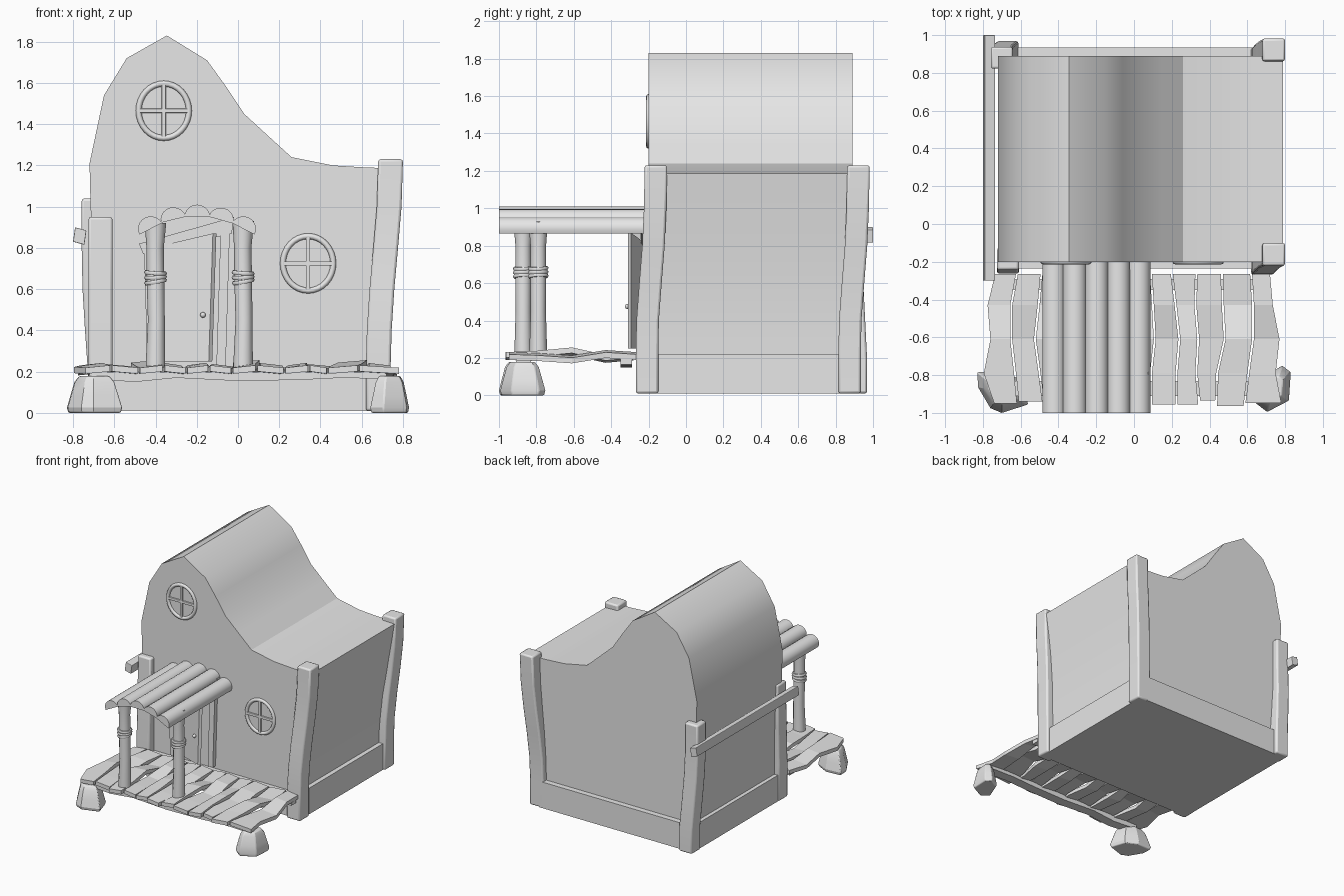
import bpy, bmesh, math
from mathutils import Vector, Matrix

if "Cube" in bpy.data.objects:
    bpy.data.objects.remove(bpy.data.objects["Cube"])

grey = bpy.data.materials.new("plain grey")
grey.diffuse_color = (0.8, 0.8, 0.8, 1)
grey.use_nodes = True
grey.node_tree.nodes["Principled BSDF"].inputs["Base Color"].default_value = grey.diffuse_color


def finish(name, bm, bevel=0, smooth=30):
    bmesh.ops.recalc_face_normals(bm, faces=bm.faces[:])
    me = bpy.data.meshes.new(name)
    bm.to_mesh(me)
    bm.free()
    ob = bpy.data.objects.new(name, me)
    bpy.context.collection.objects.link(ob)
    me.materials.append(grey)
    if bevel:
        m = ob.modifiers.new("soft edges", 'BEVEL')
        m.width, m.segments, m.limit_method = bevel, 2, 'ANGLE'
        m.angle_limit = math.radians(50)
    if smooth:
        bpy.ops.object.select_all(action='DESELECT')
        ob.select_set(True)
        bpy.context.view_layer.objects.active = ob
        bpy.ops.object.shade_smooth_by_angle(angle=math.radians(smooth))
    return ob


def loft(name, rings, bevel=0, smooth=30):
    """Skin a closed solid through rings of points."""
    bm = bmesh.new()
    loops = [[bm.verts.new(p) for p in r] for r in rings]
    n = len(loops[0])
    for a, b in zip(loops, loops[1:]):
        for i in range(n):
            j = (i + 1) % n
            bm.faces.new((a[i], a[j], b[j], b[i]))
    bm.faces.new(loops[0])
    bm.faces.new(loops[-1])
    return finish(name, bm, bevel, smooth)


def along_y(name, profile, y0, y1, bevel=0, smooth=30):
    return loft(name, [[(x, y, z) for x, z in profile] for y in (y0, y1)], bevel, smooth)


def box(name, x0, x1, y0, y1, z0, z1, bevel=0):
    return along_y(name, [(x0, z0), (x1, z0), (x1, z1), (x0, z1)], y0, y1, bevel, 0)


def square(x, y, z, h):
    return [(x - h, y - h, z), (x + h, y - h, z), (x + h, y + h, z), (x - h, y + h, z)]


def torus(name, centre, rx, rz, r, flat=False, n=32, m=8):
    """Ring facing y, or lying flat when flat is set."""
    bm = bmesh.new()
    c = Vector(centre)
    vs = []
    for i in range(n):
        a = 2 * math.pi * i / n
        row = []
        for k in range(m):
            b = 2 * math.pi * k / m
            u = (rx + r * math.cos(b)) * math.cos(a)
            v = (rz + r * math.cos(b)) * math.sin(a)
            w = r * math.sin(b)
            row.append(bm.verts.new(c + Vector((u, v, w) if flat else (u, w, v))))
        vs.append(row)
    for i in range(n):
        for k in range(m):
            i2, k2 = (i + 1) % n, (k + 1) % m
            bm.faces.new((vs[i][k], vs[i2][k], vs[i2][k2], vs[i][k2]))
    return finish(name, bm, 0, 60)


# House body with the crooked roof line
along_y("house_body", [
    (-0.68, 0.01), (0.68, 0.01), (0.685, 0.3), (0.705, 0.6), (0.745, 0.9), (0.79, 1.185),
    (0.62, 1.19), (0.46, 1.2), (0.26, 1.24), (0.15, 1.34), (0.03, 1.45), (-0.06, 1.585),
    (-0.15, 1.71), (-0.345, 1.83), (-0.54, 1.72), (-0.65, 1.54), (-0.72, 1.21), (-0.715, 1.0),
    (-0.69, 0.5)], -0.2, 0.89)

# Base beams
box("front_base_beam", -0.65, 0.65, -0.235, -0.15, 0.01, 0.2)
box("back_base_beam", -0.65, 0.65, 0.84, 0.935, 0.01, 0.22)
box("right_base_beam", 0.62, 0.72, -0.2, 0.88, 0.01, 0.22)
box("left_base_beam", -0.715, -0.62, -0.2, 0.9, 0.01, 0.22)

# Bent corner posts: centre path (x, y, z)
bend = [(0, 0, 0.01), (0, 0, 0.22), (0.005, 0.003, 0.4), (0.018, 0.018, 0.6),
        (0.036, 0.034, 0.8), (0.053, 0.043, 1.0), (0.06, 0.047, 1.23)]
for name, y in (("front_right_post", -0.208), ("back_right_post", 0.875)):
    loft(name, [square(0.68 + dx, y + dy, z, 0.06) for dx, dy, z in bend], 0.012)
loft("front_left_post", [square(-0.667, -0.205 + d, z, 0.058)
                         for d, z in ((0, 0.01), (0, 0.3), (0.01, 0.6), (0.02, 0.95))], 0.012)
loft("back_left_post", [square(-0.67 + dx, 0.91 + dy, z, 0.058) for dx, dy, z in
                        ((0, 0, 0.01), (0, 0, 0.2), (-0.014, -0.01, 0.4), (-0.026, -0.02, 0.6),
                         (-0.03, -0.03, 0.8), (-0.03, -0.03, 1.04))], 0.012)

# Side rail
along_y("side_rail", [(-0.80, 0.83), (-0.745, 0.815), (-0.735, 0.885), (-0.79, 0.9)], -0.3, 1.0, 0.004, 0)

# Round windows with crossed bars
for tag, cx, cz in (("upper", -0.36, 1.465), ("lower", 0.34, 0.725)):
    torus(tag + "_window_ring", (cx, -0.2, cz), 0.122, 0.132, 0.014)
    box(tag + "_window_upright", cx - 0.01, cx + 0.01, -0.212, -0.195, cz - 0.13, cz + 0.13, 0.003)
    box(tag + "_window_crossbar", cx - 0.12, cx + 0.12, -0.212, -0.195, cz - 0.01, cz + 0.01, 0.003)

# Door standing ajar, knob and crooked frame
loft("door", [[(-0.42, -0.215, z0), (-0.142 + s, -0.31, z1), (-0.125 + s, -0.295, z1), (-0.41, -0.2, z0)]
              for z0, z1, s in ((0.25, 0.25, 0), (0.8, 0.87, 0.02))], 0, 0)
bm = bmesh.new()
bmesh.ops.create_icosphere(bm, subdivisions=2, radius=0.014,
                           matrix=Matrix.Translation((-0.17, -0.313, 0.475)))
finish("door_knob", bm, 0, 60)
along_y("right_door_frame", [(-0.105, 0.22), (-0.06, 0.22), (-0.04, 0.88), (-0.085, 0.86)], -0.235, -0.19, 0, 0)
along_y("left_door_frame", [(-0.44, 0.22), (-0.395, 0.22), (-0.41, 0.8), (-0.455, 0.8)], -0.235, -0.19, 0, 0)
along_y("door_lintel", [(-0.46, 0.77), (-0.03, 0.87), (-0.02, 0.95), (-0.48, 0.82)], -0.24, -0.19, 0, 0)

# Porch deck: wavy planks between kinked seams
ys = [-0.265, -0.43, -0.61, -0.79, -0.95]
seams = [(-0.74, -0.78, -0.765, -0.80, -0.745), (-0.62, -0.65, -0.65, -0.63, -0.615),
         (-0.49, -0.505, -0.525, -0.50, -0.48), (-0.37, -0.36, -0.38, -0.37, -0.36),
         (-0.26, -0.27, -0.25, -0.26, -0.25), (-0.14, -0.13, -0.15, -0.14, -0.14),
         (-0.03, -0.02, -0.03, -0.01, -0.03), (0.09, 0.10, 0.11, 0.09, 0.09),
         (0.20, 0.22, 0.24, 0.225, 0.225), (0.33, 0.325, 0.34, 0.33, 0.345),
         (0.465, 0.47, 0.48, 0.44, 0.435), (0.62, 0.63, 0.63, 0.605, 0.585),
         (0.725, 0.74, 0.775, 0.755, 0.785)]
for i, (a, b) in enumerate(zip(seams, seams[1:])):
    amp = (0.012, -0.01, 0.025, -0.018)[i % 4]
    tilt = 0.006 * (-1) ** i
    end = 0.015 * math.sin(i * 2.3)
    rings = []
    for k, y in enumerate(ys):
        z = 0.21 + amp * (0, -0.6, 1, 0.3, 0)[k]
        yy = y + (end if k == 4 else 0)
        x0, x1 = a[k] + 0.005, b[k] - 0.005
        rings.append([(x0, yy, z - 0.015 - tilt), (x1, yy, z - 0.015 + tilt),
                      (x1, yy, z + 0.015 + tilt), (x0, yy, z + 0.015 - tilt)])
    loft("deck_plank_%02d" % (i + 1), rings, 0, 0)

# Bearers under the deck
for tag, y0, y1 in (("front", -0.91, -0.83), ("back", -0.35, -0.29)):
    loft(tag + "_deck_bearer", [[(x, y0, z), (x, y1, z), (x, y1, 0.198), (x, y0, 0.198)] for x, z in
         ((-0.72, 0.165), (-0.5, 0.15), (-0.3, 0.17), (0.0, 0.155), (0.3, 0.16), (0.5, 0.17), (0.72, 0.165))], 0, 0)

# Rough foundation stones: outline corners scaled upward
stones = {"left_stone": ((-0.70, -0.885), [(-0.13, 0.1), (-0.125, 0.02), (-0.06, -0.09), (0.0, -0.115),
                                           (0.14, -0.07), (0.1, 0.06), (0.0, 0.11)]),
          "right_stone": ((0.735, -0.875), [(-0.095, -0.07), (-0.03, -0.12), (0.085, -0.06),
                                            (0.095, 0.09), (0.05, 0.125), (-0.04, 0.07)])}
for name, ((cx, cy), outline) in stones.items():
    loft(name, [[(cx + x * s, cy + y * s, z) for x, y in outline]
                for s, z in ((0.94, 0), (1, 0.025), (0.88, 0.08), (0.72, 0.15), (0.55, 0.178))], 0.006, 25)

# Porch posts with rope bindings
for tag, cx, cy, top in (("left", -0.40, -0.87, 0.92), ("right", 0.025, -0.79, 0.93)):
    rings = []
    for z, r, dx in ((0.22, 0.047, 0), (0.25, 0.047, 0), (0.45, 0.041, 0.004), (0.65, 0.043, 0),
                     (0.8, 0.042, -0.002), (top, 0.052, 0)):
        rings.append([(cx + dx + r * math.cos(t * math.pi / 6), cy + r * math.sin(t * math.pi / 6), z)
                      for t in range(12)])
    loft(tag + "_porch_post", rings, 0, 40)
    for k, z in enumerate((0.637, 0.658, 0.679)):
        ob = torus("%s_rope_%d" % (tag, k + 1), (0, 0, 0), 0.045, 0.045, 0.011, True, 20, 6)
        ob.location = (cx, cy, z)
        ob.rotation_euler = (0.05, 0.12 * (k - 1) - 0.05, 0)

# Porch roof: five half logs fanned over a shallow arch
for i, (cx, cz, ang) in enumerate(((-0.423, 0.893, 28), (-0.313, 0.937, 14), (-0.198, 0.95, 0),
                                   (-0.083, 0.935, -16), (0.025, 0.893, -28))):
    t = math.radians(ang)
    prof = []
    for k in range(11):
        a = math.pi * k / 10 + t
        prof.append((cx + 0.062 * math.cos(a), cz + 0.06 * math.sin(a)))
    along_y("roof_log_%d" % (i + 1), prof, -1.0, -0.19, 0, 35)
